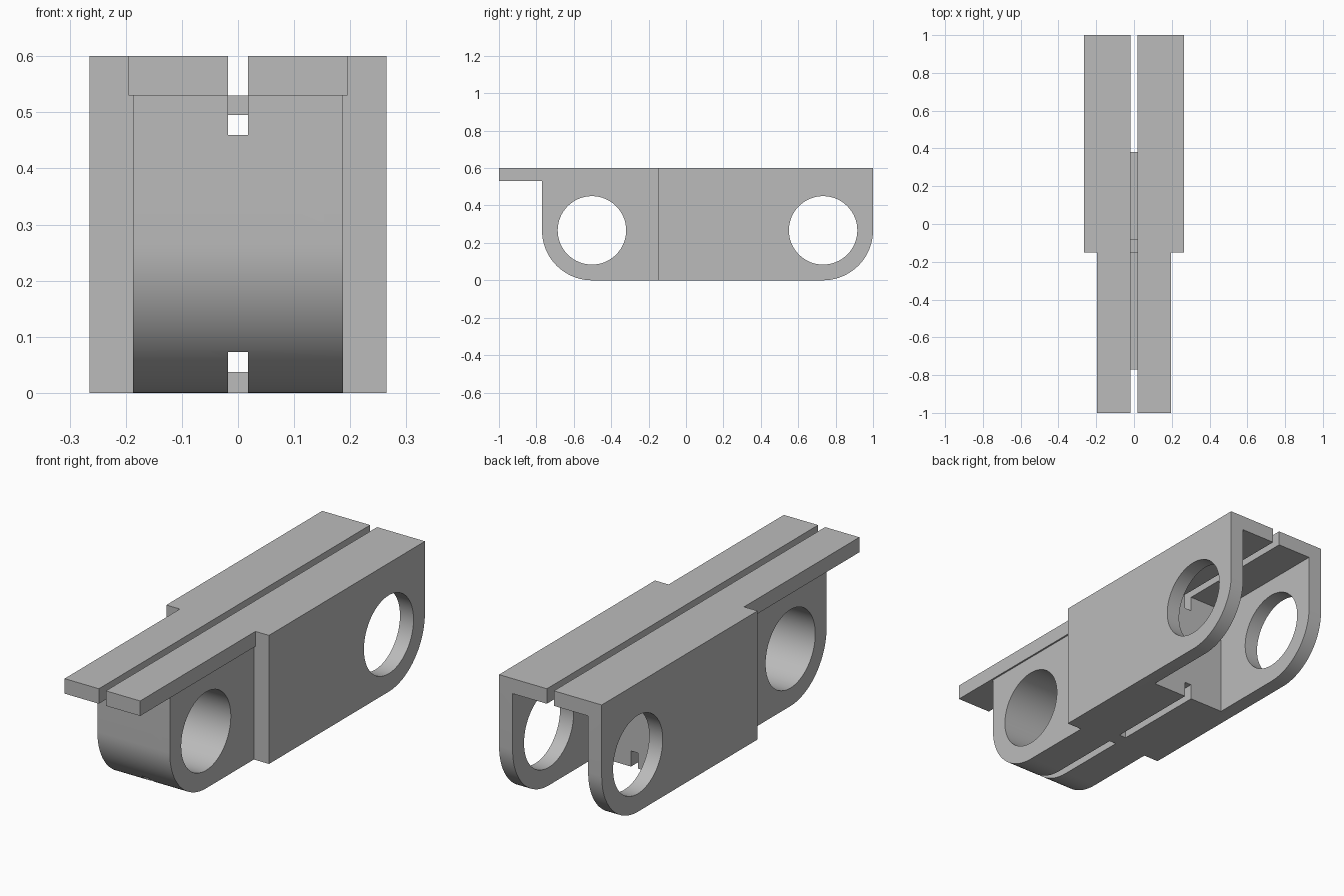
import bpy, bmesh
from math import sin, cos, pi

cube = bpy.data.objects.get("Cube")
if cube:
    bpy.data.objects.remove(cube)

TOP, R, HOLE = 0.60, 0.267, 0.183
FRONT_PIN, REAR_PIN = -0.503, 0.733
STEP, SLOT = -0.15, 0.018


def prism(name, profile, half_width):
    """Extrude a (y, z) profile symmetrically along x."""
    bm = bmesh.new()
    face = bm.faces.new([bm.verts.new((-half_width, y, z)) for y, z in profile])
    ext = bmesh.ops.extrude_face_region(bm, geom=[face])
    verts = [v for v in ext["geom"] if isinstance(v, bmesh.types.BMVert)]
    bmesh.ops.translate(bm, verts=verts, vec=(2 * half_width, 0, 0))
    bmesh.ops.recalc_face_normals(bm, faces=bm.faces)
    mesh = bpy.data.meshes.new(name)
    bm.to_mesh(mesh)
    bm.free()
    obj = bpy.data.objects.new(name, mesh)
    bpy.context.collection.objects.link(obj)
    return obj


def arc(cy, cz, r, start, end, steps):
    angles = [start + (end - start) * i / steps for i in range(steps + 1)]
    return [(cy + r * cos(a), cz + r * sin(a)) for a in angles]


def box(name, half_width, y0, y1, z0, z1):
    return prism(name, [(y0, z0), (y1, z0), (y1, z1), (y0, z1)], half_width)


def combine(target, tool, operation):
    """Apply a boolean and discard the tool object."""
    mod = target.modifiers.new("combine", 'BOOLEAN')
    mod.operation, mod.solver, mod.object = operation, 'EXACT', tool
    bpy.context.view_layer.objects.active = target
    bpy.ops.object.modifier_apply(modifier=mod.name)
    bpy.data.objects.remove(tool)


# Wide rear body with a rounded lower back corner
link = prism("chain_link", [(STEP, 0)] + arc(REAR_PIN, R, R, -pi / 2, 0, 20)
             + [(1, TOP), (STEP, TOP)], 0.265)

# Narrow front tongue and the flat plate above it
tongue = prism("front_tongue", arc(FRONT_PIN, R, R, pi, 1.5 * pi, 20)
               + [(0, 0), (0, 0.56), (FRONT_PIN - R, 0.56)], 0.187)
combine(link, tongue, 'UNION')
combine(link, box("top_plate", 0.195, -1, 0, 0.53, TOP), 'UNION')

# Rear fork opening, and the pin holes through tongue and fork
combine(link, box("fork_opening", 0.195, 0.38, 1.2, -0.1, 0.53), 'DIFFERENCE')
for pin in (FRONT_PIN, REAR_PIN):
    hole = prism("pin_hole", arc(pin, R, HOLE, 0, 2 * pi, 64)[:-1], 0.5)
    combine(link, hole, 'DIFFERENCE')

# Long slots along the top and bottom, each crossed by a small bridge
for z0, z1 in ((0.46, 0.8), (-0.2, 0.073)):
    combine(link, box("slot", SLOT, -1.2, 1.2, z0, z1), 'DIFFERENCE')
for z0, z1 in ((0.495, 0.53), (0, 0.037)):
    combine(link, box("bridge", SLOT + 0.01, STEP, -0.08, z0, z1), 'UNION')

# Plain grey finish
grey = bpy.data.materials.new("plain_grey")
grey.use_nodes = True
colour = (0.5, 0.5, 0.5, 1)
grey.diffuse_color = colour
grey.node_tree.nodes["Principled BSDF"].inputs["Base Color"].default_value = colour
link.data.materials.clear()
link.data.materials.append(grey)
for poly in link.data.polygons:
    poly.material_index = 0

bpy.ops.object.select_all(action='DESELECT')
link.select_set(True)
bpy.context.view_layer.objects.active = link
bpy.ops.object.shade_smooth_by_angle(angle=pi / 6)
